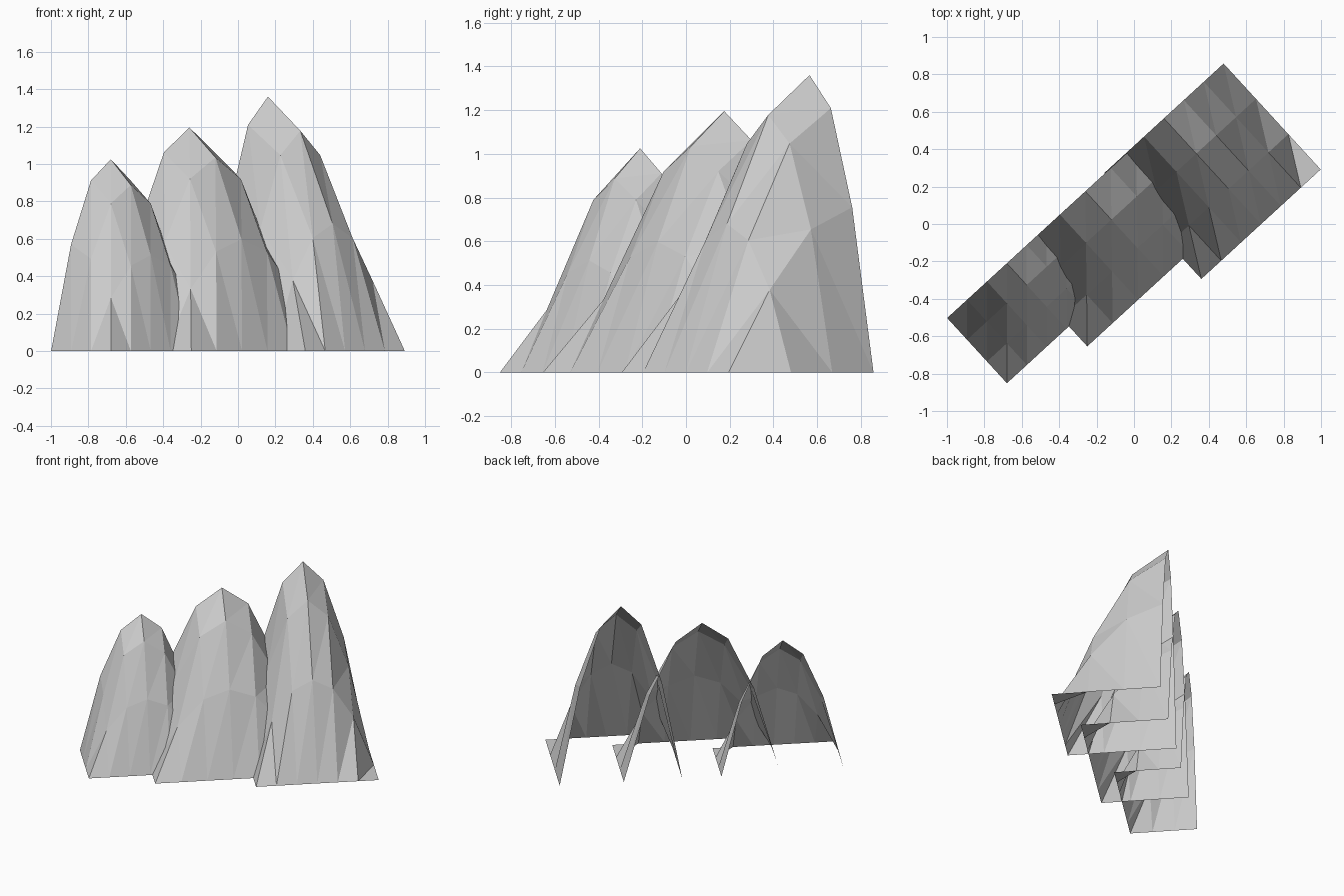
import bpy
import bmesh
import math
from mathutils import Vector

cube = bpy.data.objects.get("Cube")
if cube:
    bpy.data.objects.remove(cube, do_unlink=True)

# Plain rock grey
rock = bpy.data.materials.new("rock_grey")
rock.use_nodes = True
GREY = (0.6, 0.6, 0.6, 1)
rock.diffuse_color = GREY
rock.node_tree.nodes["Principled BSDF"].inputs["Base Color"].default_value = GREY

ALONG = Vector((0.737, 0.676, 0))    # direction of the ridge line
OUT = Vector((0.676, -0.737, 0))     # direction the slopes run down
COLS, ROWS = 6, 3


def mountain(name, peak, width, depth):
    """Open half-mountain sheet: parabolic ridge, cosine fall to the ground."""
    bm = bmesh.new()
    ridge_mid = Vector((peak[0], peak[1], 0))
    grid = []
    for i in range(COLS + 1):
        s = 2 * i / COLS - 1
        column = []
        for j in range(ROWS + 1):
            t = j / ROWS
            p = ridge_mid + ALONG * (s * width / 2) + OUT * (t * depth)
            p.z = peak[2] * (1 - s * s) * math.cos(t * math.pi / 2)
            column.append(bm.verts.new(p))
        grid.append(column)
    # Each cell is split along the same diagonal
    for i in range(COLS):
        for j in range(ROWS):
            a, b = grid[i][j], grid[i][j + 1]
            c, d = grid[i + 1][j + 1], grid[i + 1][j]
            bm.faces.new((a, b, d))
            bm.faces.new((b, c, d))
    mesh = bpy.data.meshes.new(name)
    bm.to_mesh(mesh)
    bm.free()
    mesh.materials.append(rock)
    obj = bpy.data.objects.new(name, mesh)
    bpy.context.collection.objects.link(obj)


mountain("small_mountain", (-0.68, -0.21, 1.025), 0.866, 0.473)
mountain("middle_mountain", (-0.26, 0.175, 1.195), 1.106, 0.618)
mountain("tall_mountain", (0.16, 0.565, 1.36), 0.866, 0.768)
